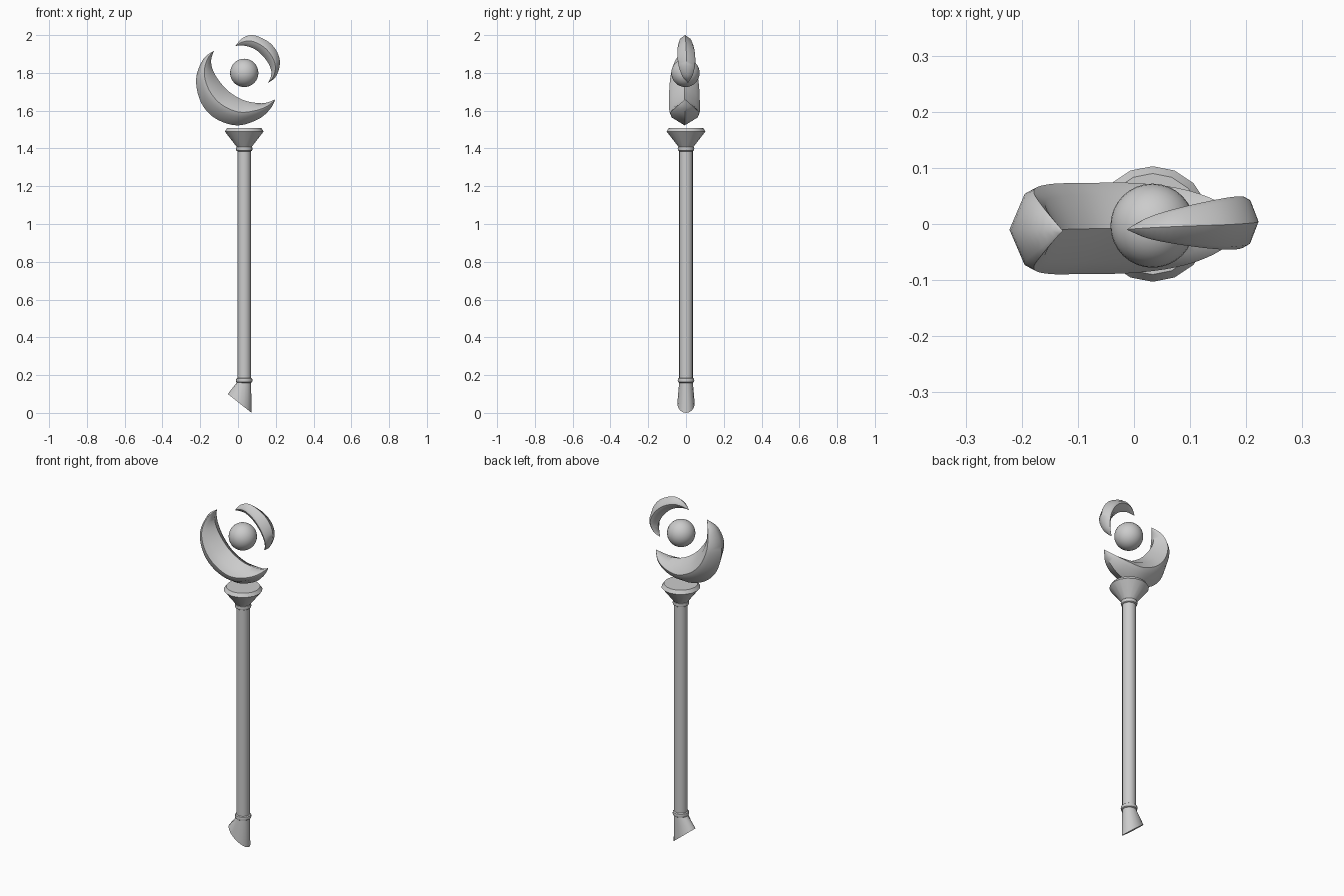
import bpy, bmesh
from math import cos, sin, tau, radians

if "Cube" in bpy.data.objects:
    bpy.data.objects.remove(bpy.data.objects["Cube"])

CX = 0.033  # shaft axis


def finish(obj, angle=35):
    bpy.ops.object.select_all(action='DESELECT')
    obj.select_set(True)
    bpy.context.view_layer.objects.active = obj
    bpy.ops.object.shade_smooth_by_angle(angle=radians(angle))


def loft(name, rings, angle=35):
    """Skin a list of closed rings and cap both ends; collapsed rings become points."""
    bm = bmesh.new()
    vs = [[bm.verts.new(p) for p in r] for r in rings]
    n = len(vs[0])
    for a, b in zip(vs, vs[1:]):
        for i in range(n):
            j = (i + 1) % n
            bm.faces.new((a[i], a[j], b[j], b[i]))
    bm.faces.new(vs[0][::-1])
    bm.faces.new(vs[-1])
    bmesh.ops.remove_doubles(bm, verts=bm.verts[:], dist=1e-5)
    bmesh.ops.recalc_face_normals(bm, faces=bm.faces[:])
    me = bpy.data.meshes.new(name)
    bm.to_mesh(me)
    bm.free()
    obj = bpy.data.objects.new(name, me)
    bpy.context.collection.objects.link(obj)
    finish(obj, angle)
    return obj


def circle(r, z, n=16):
    return [(CX + r * cos(tau * i / n), r * sin(tau * i / n), z) for i in range(n)]


def lathe(name, profile):
    return loft(name, [circle(r, z) for r, z in profile])


def spline(pts, steps=5):
    """Catmull-Rom through tuples of any size."""
    p = [pts[0]] + pts + [pts[-1]]
    out = []
    for k in range(1, len(p) - 2):
        for s in range(steps):
            t = s / steps
            out.append(tuple(
                0.5 * (2 * b + (c - a) * t + (2 * a - 5 * b + 4 * c - d) * t * t
                       + (3 * b - a - 3 * c + d) * t ** 3)
                for a, b, c, d in zip(*p[k - 1:k + 3])))
    return out + [pts[-1]]


# Half cross-section of a blade: (outer-to-inner fraction, share of half thickness)
HALF = [(0, 0), (0.3, 0.87), (0.5, 1), (0.75, 0.74), (1, 0)]
SECTION = HALF + [(u, -v) for u, v in HALF[-2:0:-1]]


def crescent(name, outer, inner, half, y0, y1):
    stations = spline([(*o, *i, h) for o, i, h in zip(outer, inner, half)])
    rings = []
    for k, (ox, oz, ix, iz, h) in enumerate(stations):
        y = y0 + (y1 - y0) * k / (len(stations) - 1)
        rings.append([(ox + (ix - ox) * u, y + h * v, oz + (iz - oz) * u)
                      for u, v in SECTION])
    return loft(name, rings, 40)


# Shaft, its two collars and the flared cup
lathe("shaft", [(0.036, 0.16), (0.036, 1.41)])
for name, z in (("lower_collar", 0.172), ("upper_collar", 1.398)):
    lathe(name, [(0.036, z - 0.013), (0.042, z - 0.009), (0.044, z),
                 (0.042, z + 0.009), (0.036, z + 0.013)])
lathe("cup", [(0.037, 1.405), (0.103, 1.49), (0.09, 1.509)])

# Flared foot with a slanted cut
foot = [(0.009 + 0.063 * cos(tau * i / 16), 0.046 * sin(tau * i / 16),
         0.05 - 0.05 * cos(tau * i / 16)) for i in range(16)]
loft("foot", [circle(0.036, 0.165), foot])

# Floating orb
bpy.ops.mesh.primitive_uv_sphere_add(segments=32, ring_count=16, radius=0.075,
                                     location=(CX, -0.003, 1.8))
bpy.context.object.name = "orb"
finish(bpy.context.object)

# Two floating crescent blades around the orb
crescent("large_crescent",
         [(-.127, 1.918), (-.185, 1.871), (-.222, 1.766), (-.196, 1.644), (-.122, 1.56),
          (-.005, 1.522), (.106, 1.554), (.169, 1.607), (.198, 1.66)],
         [(-.127, 1.918), (-.142, 1.87), (-.135, 1.82), (-.105, 1.765), (-.055, 1.707),
          (.01, 1.664), (.07, 1.645), (.14, 1.64), (.198, 1.66)],
         [0, .043, .07, .08, .081, .08, .068, .042, 0], -0.012, -0.004)
crescent("small_crescent",
         [(-.013, 1.943), (.021, 1.982), (.079, 2.0), (.159, 1.966), (.206, 1.913),
          (.222, 1.85), (.201, 1.781), (.159, 1.747)],
         [(-.013, 1.943), (.025, 1.945), (.065, 1.936), (.106, 1.914), (.148, 1.87),
          (.174, 1.82), (.174, 1.78), (.159, 1.747)],
         [0, .018, .031, .042, .047, .043, .025, 0], -0.01, 0.01)
